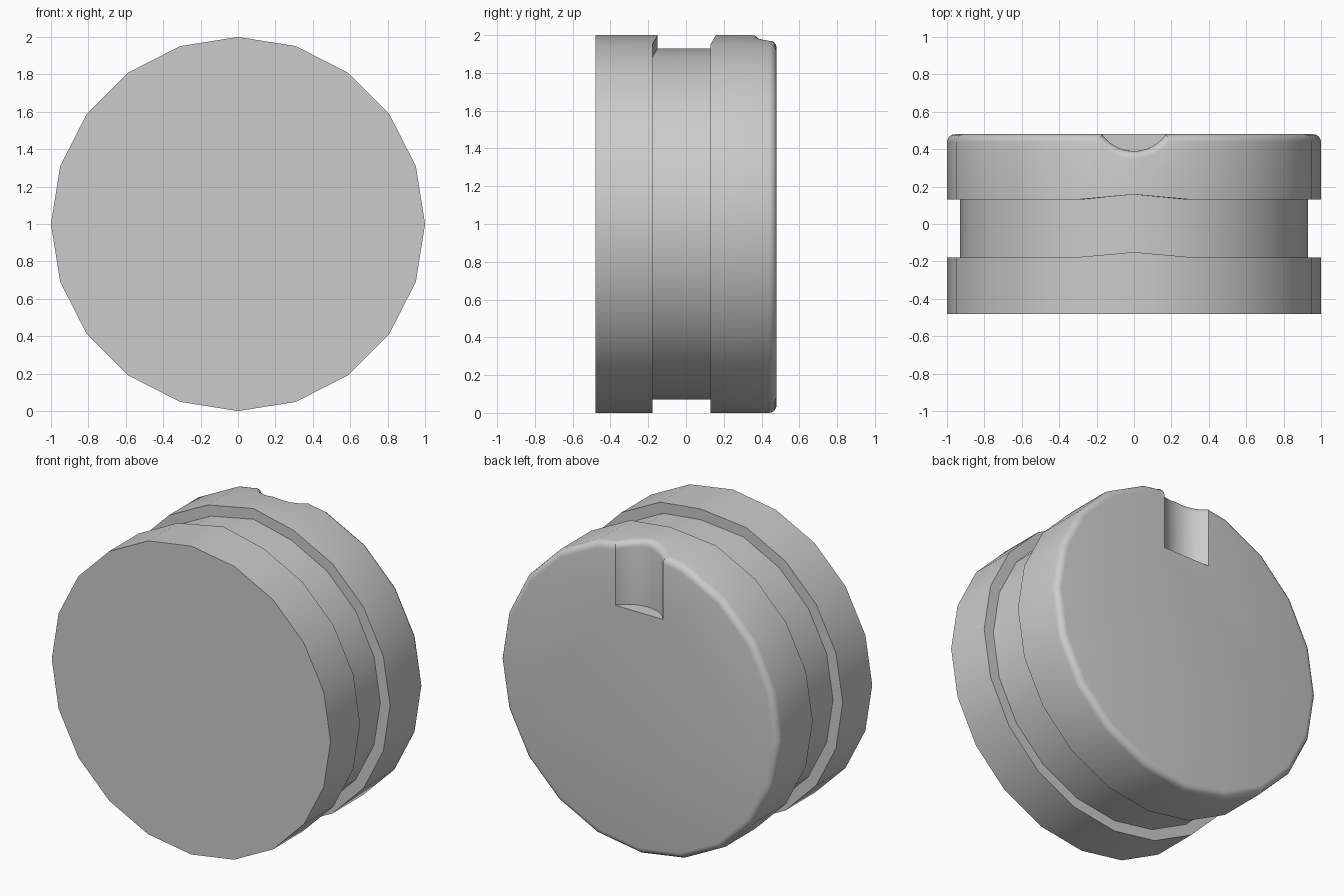
import bpy, bmesh, math

if "Cube" in bpy.data.objects:
    bpy.data.objects.remove(bpy.data.objects["Cube"])

SIDES = 20


def mesh_object(name, bm):
    mesh = bpy.data.meshes.new(name)
    bm.to_mesh(mesh)
    bm.free()
    obj = bpy.data.objects.new(name, mesh)
    bpy.context.collection.objects.link(obj)
    return obj


# Drum: 20-sided rings (y, radius, is groove ring) bridged along y
rings = [(-0.48, 1, False), (-0.178, 1, True), (-0.178, 0.93, True),
         (0.13, 0.93, True), (0.13, 1, True), (0.48, 1, False)]
bm = bmesh.new()
loops = []
for y, r, groove in rings:
    loop = []
    for i in range(SIDES):
        a = 2 * math.pi * i / SIDES
        # The groove kinks slightly backwards at the top corner
        kink = 0.028 if groove and i == 0 else 0
        loop.append(bm.verts.new((r * math.sin(a), y + kink, 1 + r * math.cos(a))))
    loops.append(loop)
for a, b in zip(loops, loops[1:]):
    for i in range(SIDES):
        j = (i + 1) % SIDES
        bm.faces.new((a[i], a[j], b[j], b[i]))
bm.faces.new(loops[0])
bm.faces.new(loops[-1])
bmesh.ops.recalc_face_normals(bm, faces=bm.faces)
drum = mesh_object("grooved_drum", bm)

# Round notch in the back face, open at the top
bm = bmesh.new()
bmesh.ops.create_cone(bm, cap_ends=True, segments=40, radius1=0.206,
                      radius2=0.206, depth=0.8)
bmesh.ops.translate(bm, verts=bm.verts, vec=(0, 0.596, 1.57 + 0.4))
cutter = mesh_object("notch_cutter", bm)
cutter.hide_render = True

cut = drum.modifiers.new("notch", 'BOOLEAN')
cut.operation = 'DIFFERENCE'
cut.solver = 'EXACT'
cut.object = cutter
bpy.context.view_layer.objects.active = drum
drum.select_set(True)
bpy.ops.object.modifier_apply(modifier=cut.name)
bpy.data.objects.remove(cutter)

# Rounded back rim, following the notch
bm = bmesh.new()
bm.from_mesh(drum.data)
rim = [e for e in bm.edges
       if all(v.co.y > 0.2 and math.hypot(v.co.x, v.co.z - 1) > 0.98 for v in e.verts)
       and e.calc_face_angle(0) > math.radians(30)]
bmesh.ops.bevel(bm, geom=rim, offset=0.042, offset_type='OFFSET', segments=4,
                profile=0.5, affect='EDGES', clamp_overlap=False)
bm.to_mesh(drum.data)
bm.free()

bpy.ops.object.shade_smooth_by_angle(angle=math.radians(30))
